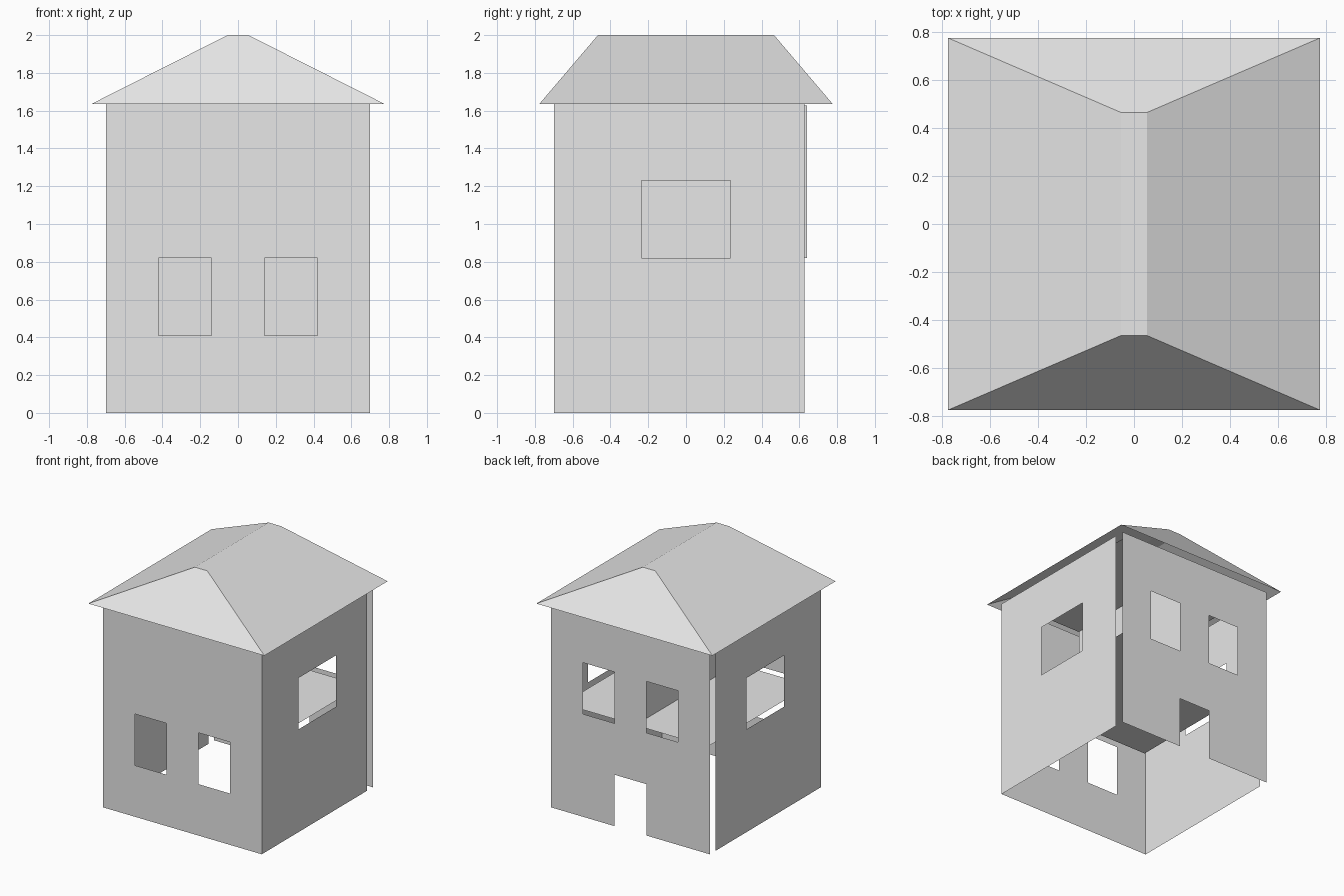
import bpy, bmesh
from mathutils import Vector

cube = bpy.data.objects.get("Cube")
if cube:
    bpy.data.objects.remove(cube, do_unlink=True)

grey = bpy.data.materials.new("plain_grey")
grey.use_nodes = True
grey.diffuse_color = (0.8, 0.8, 0.8, 1)
grey.node_tree.nodes["Principled BSDF"].inputs["Base Color"].default_value = (0.8, 0.8, 0.8, 1)

HALF = 0.70       # outer wall offset
INNER = 0.64      # inner room offset
FLOOR = 0.82      # upper storey level
EAVE = 1.635      # wall top
SILL, HEAD = 0.41, 1.23
X, Y, Z = Vector((1, 0, 0)), Vector((0, 1, 0)), Vector((0, 0, 1))


def finish(name, bm):
    mesh = bpy.data.meshes.new(name)
    bm.to_mesh(mesh)
    bm.free()
    mesh.materials.append(grey)
    obj = bpy.data.objects.new(name, mesh)
    bpy.context.collection.objects.link(obj)
    return obj


def panel(name, origin, u, v, size, holes=()):
    """Thin sheet spanned by u and v, with rectangular openings left out."""
    us = sorted({size[0], size[1], *(e for h in holes for e in h[:2])})
    vs = sorted({size[2], size[3], *(e for h in holes for e in h[2:])})
    bm = bmesh.new()
    grid = [[bm.verts.new(origin + u * a + v * b) for b in vs] for a in us]
    for i in range(len(us) - 1):
        for j in range(len(vs) - 1):
            a, b = (us[i] + us[i + 1]) / 2, (vs[j] + vs[j + 1]) / 2
            if not any(h[0] < a < h[1] and h[2] < b < h[3] for h in holes):
                bm.faces.new((grid[i][j], grid[i + 1][j],
                              grid[i + 1][j + 1], grid[i][j + 1]))
    # Merge the cells into a few clean faces
    bmesh.ops.dissolve_limit(bm, angle_limit=0.01, verts=bm.verts, edges=bm.edges)
    return finish(name, bm)


def window_pair(low, high):
    return [(-0.42, -0.14, low, high), (0.14, 0.42, low, high)]


# Outer walls; the side walls stop short of the back wall
full = (-HALF, HALF, 0, EAVE)
door = (-0.14, 0.14, 0, SILL)
side_window = (-0.235, 0.235, FLOOR, HEAD)
panel("front_wall", Y * -HALF, X, Z, full, window_pair(SILL, FLOOR))
panel("back_wall", Y * HALF, -X, Z, full, window_pair(FLOOR, HEAD) + [door])
panel("left_wall", X * HALF, Y, Z, (-HALF, 0.628, 0, EAVE), [side_window])
panel("right_wall", X * -HALF, -Y, Z, (-0.628, HALF, 0, EAVE), [side_window])

# Upper storey floor, ceiling and dividing wall
room = (-INNER, INNER, -INNER, INNER)
panel("upper_floor", Z * FLOOR, X, Y, room)
panel("ceiling", Z * 1.628, X, Y, room)
panel("dividing_wall", Vector(), Y, Z, (-INNER, INNER, FLOOR, 1.628))

# Hipped roof shell with a narrow flat ridge, open underneath
bm = bmesh.new()
corners = [(-1, -1), (1, -1), (1, 1), (-1, 1)]
eave = [bm.verts.new((sx * 0.777, sy * 0.777, EAVE)) for sx, sy in corners]
ridge = [bm.verts.new((sx * 0.055, sy * 0.466, 2.0)) for sx, sy in corners]
for i in range(4):
    k = (i + 1) % 4
    bm.faces.new((eave[i], eave[k], ridge[k], ridge[i]))
bm.faces.new(ridge)
finish("roof", bm)
